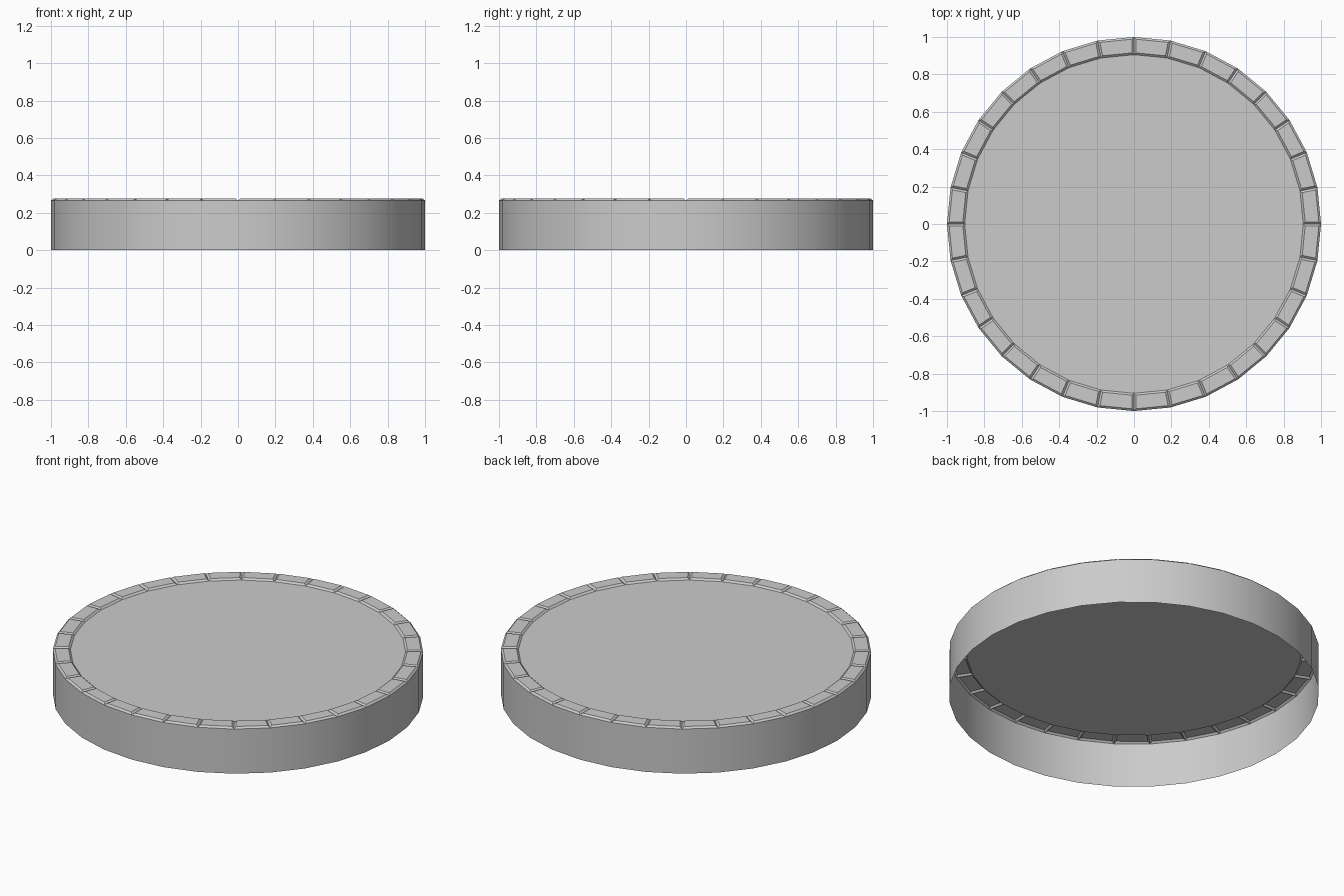
import bpy, bmesh
from math import cos, sin, tau

if "Cube" in bpy.data.objects:
    bpy.data.objects.remove(bpy.data.objects["Cube"])

SIDES = 32
R_OUT, R_IN = 1.0, 0.905
WALL_H = 0.266
RIDGE_H, RIDGE_INSET = 0.01, 0.011

bm = bmesh.new()


def ring(radius, z):
    return [bm.verts.new((radius * cos(tau * i / SIDES), radius * sin(tau * i / SIDES), z))
            for i in range(SIDES)]


def bridge(a, b, smooth):
    faces = []
    for i in range(SIDES):
        j = (i + 1) % SIDES
        f = bm.faces.new((a[i], a[j], b[j], b[i]))
        f.smooth = smooth
        faces.append(f)
    return faces


# Outer wall, open underneath
bottom = ring(R_OUT, 0)
top = ring(R_OUT, WALL_H)
bridge(bottom, top, True)

# Rim and flat centre panel
inner = ring(R_IN, WALL_H)
rim = bridge(top, inner, False)
bm.faces.new(inner)
bm.normal_update()

# Raised bevelled tile on every rim segment
bmesh.ops.inset_individual(bm, faces=rim, thickness=RIDGE_INSET, depth=RIDGE_H,
                           use_even_offset=True)

mesh = bpy.data.meshes.new("ridged_lid")
bm.to_mesh(mesh)
bm.free()
lid = bpy.data.objects.new("ridged_lid", mesh)
bpy.context.collection.objects.link(lid)

# Smooth wall, crisp rim
bpy.context.view_layer.objects.active = lid
lid.select_set(True)
bpy.ops.object.shade_smooth_by_angle(angle=0.4)
